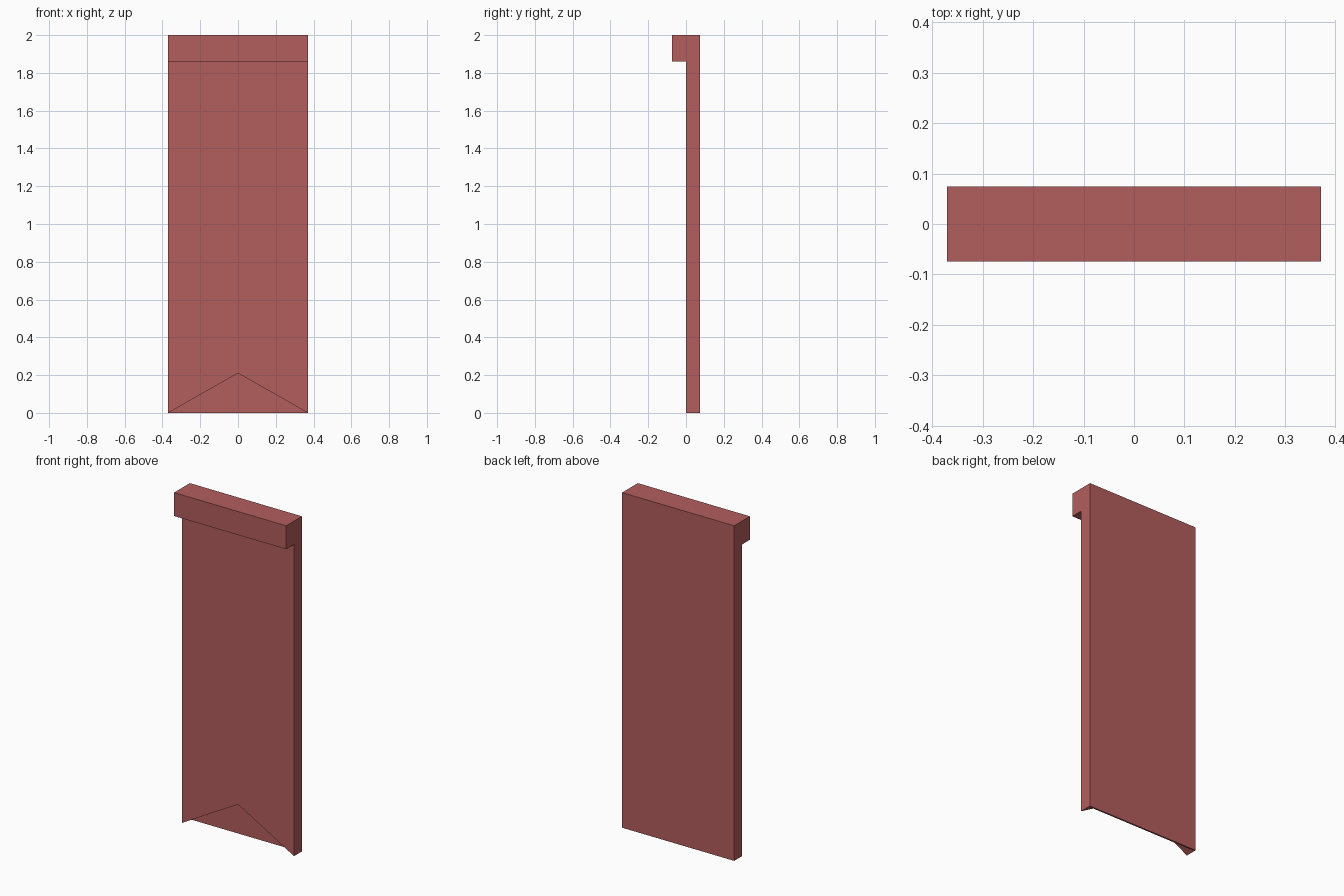
import bpy
import bmesh

if "Cube" in bpy.data.objects:
    bpy.data.objects.remove(bpy.data.objects["Cube"])

W = 0.37                 # half width
D = 0.074                # half depth
TOP, LIP, PEAK = 2.0, 1.86, 0.21
SKIN = 0.01              # thin back wall behind the notch

# side profile (y, z): front foot, inner foot, back foot, back top, lip
profile = [(0, 0), (D - SKIN, 0), (D, 0), (D, TOP),
           (-D, TOP), (-D, LIP), (0, LIP)]

bm = bmesh.new()
left = [bm.verts.new((-W, y, z)) for y, z in profile]
right = [bm.verts.new((W, y, z)) for y, z in profile]

# end caps
bm.faces.new(left)
bm.faces.new(right)

# long faces: underside strip, back, top, lip front, lip underside
for i in range(1, 6):
    bm.faces.new((left[i], right[i], right[i + 1], left[i + 1]))

# gabled notch at the bottom, open to the front
peak_front = bm.verts.new((0, 0, PEAK))
peak_inner = bm.verts.new((0, D - SKIN, PEAK))
for side in (left, right):
    bm.faces.new((side[0], peak_front, peak_inner, side[1]))
bm.faces.new((left[1], peak_inner, right[1]))

# front panel around the notch
bm.faces.new((left[0], peak_front, right[0], right[6], left[6]))

bmesh.ops.recalc_face_normals(bm, faces=bm.faces[:])
mesh = bpy.data.meshes.new("lipped_panel")
bm.to_mesh(mesh)
bm.free()

# muted red finish
red = bpy.data.materials.new("muted_red")
red.diffuse_color = (0.45, 0.11, 0.11, 1)
red.use_nodes = True
red.node_tree.nodes["Principled BSDF"].inputs["Base Color"].default_value = red.diffuse_color
mesh.materials.append(red)
panel = bpy.data.objects.new("lipped_panel", mesh)
bpy.context.collection.objects.link(panel)
